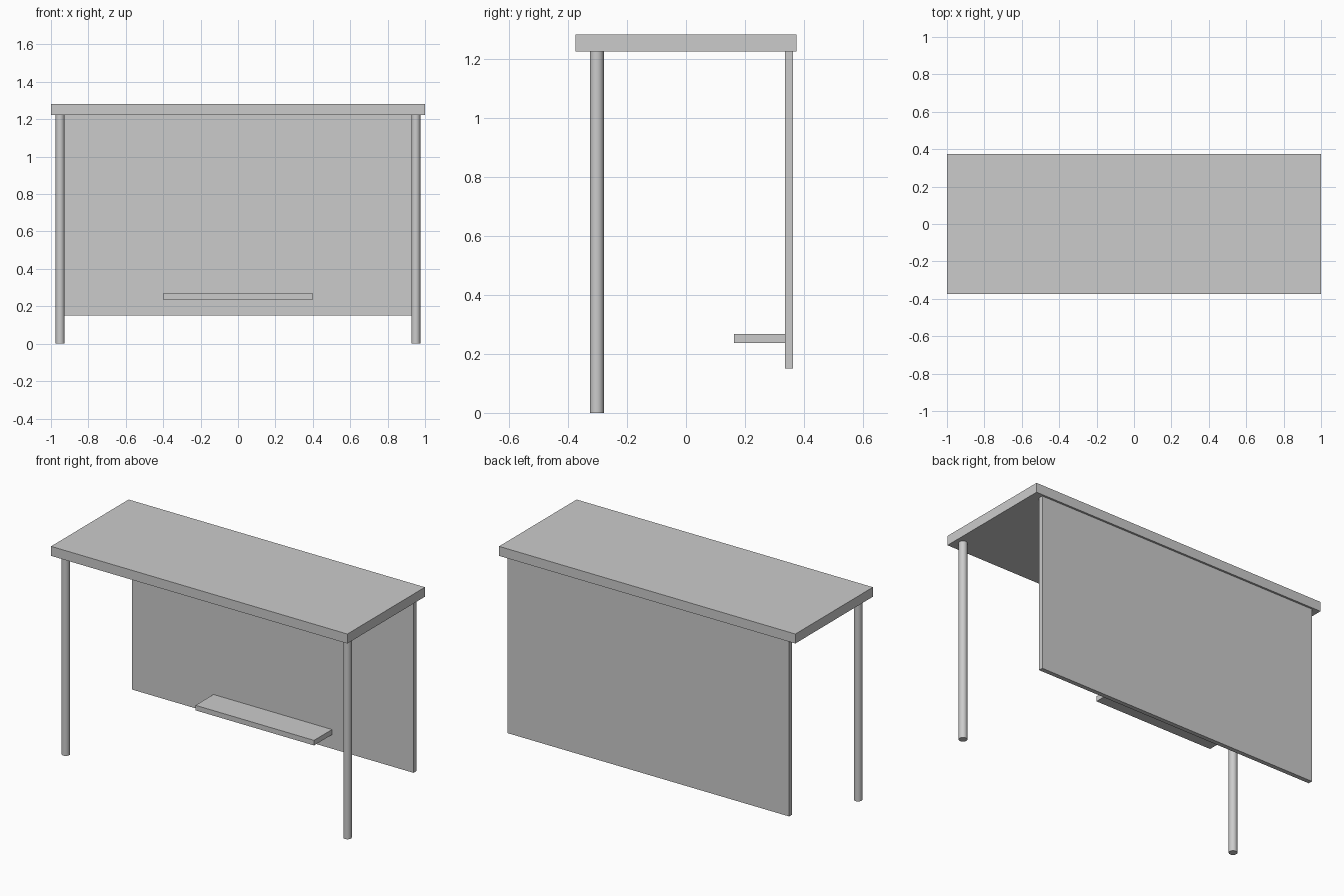
import bpy
import math

if "Cube" in bpy.data.objects:
    bpy.data.objects.remove(bpy.data.objects["Cube"])


def box(name, x, y, z):
    """Axis-aligned box from (min, max) ranges."""
    ranges = (x, y, z)
    bpy.ops.mesh.primitive_cube_add(size=1, location=[(a + b) / 2 for a, b in ranges])
    ob = bpy.context.object
    ob.name = name
    ob.scale = [b - a for a, b in ranges]
    bpy.ops.object.transform_apply(location=False, rotation=False, scale=True)
    return ob


ROOF_Z = 1.224

# Flat roof slab
box("roof", (-1, 1), (-0.374, 0.374), (ROOF_Z, 1.282))

# Rear panel hanging from the roof
box("back_panel", (-0.95, 0.95), (0.335, 0.362), (0.151, ROOF_Z))

# Bench fixed to the panel
box("bench_seat", (-0.4, 0.4), (0.162, 0.335), (0.237, 0.268))

# Round front posts
for side, sx in (("left", -1), ("right", 1)):
    bpy.ops.mesh.primitive_cylinder_add(
        vertices=32, radius=0.0235, depth=ROOF_Z,
        location=(sx * 0.951, -0.302, ROOF_Z / 2))
    bpy.context.object.name = f"{side}_front_post"
    bpy.ops.object.shade_smooth_by_angle(angle=math.radians(30))
